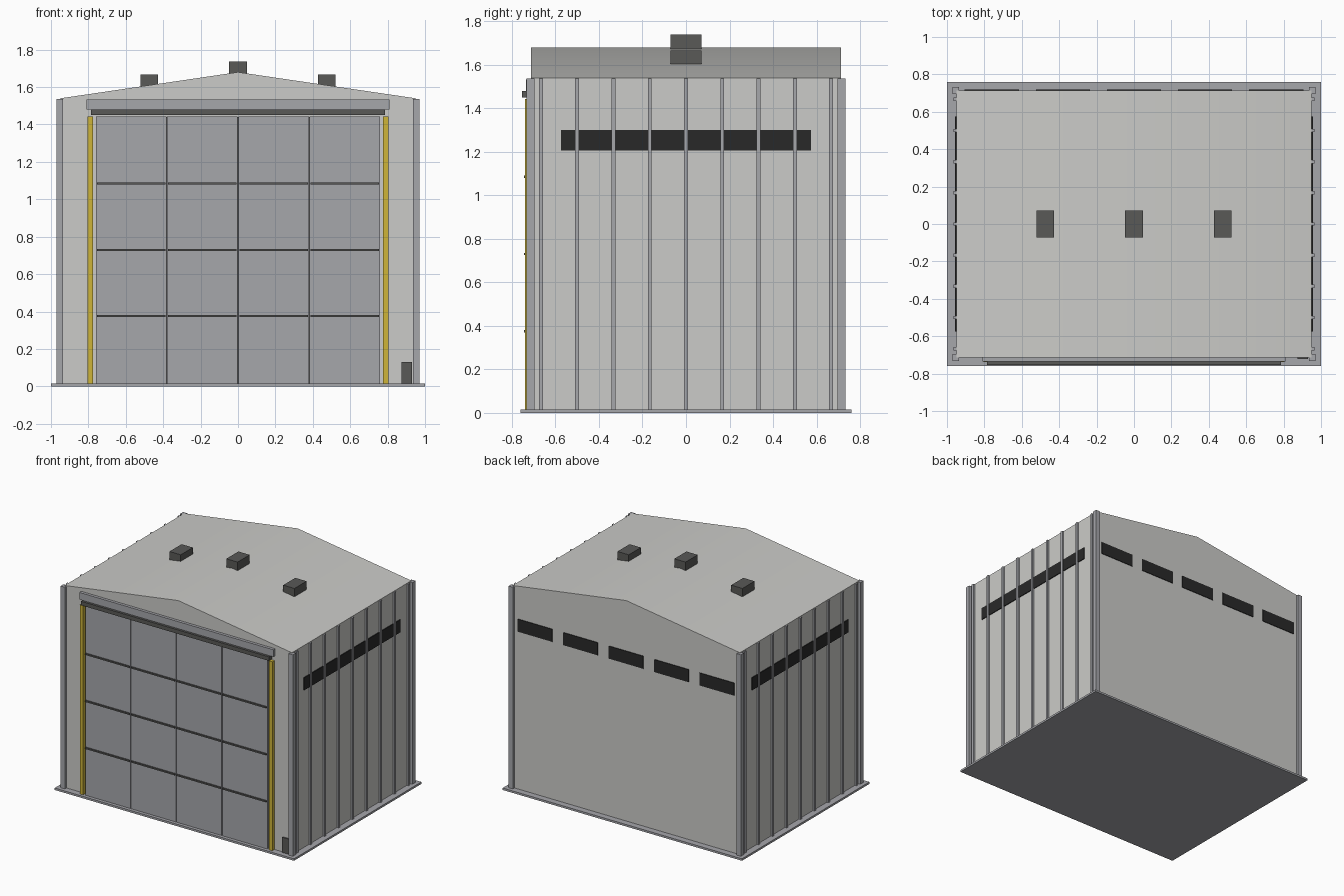
import bpy
import bmesh

cube = bpy.data.objects.get("Cube")
if cube:
    bpy.data.objects.remove(cube, do_unlink=True)


def material(name, rgb):
    m = bpy.data.materials.new(name)
    m.use_nodes = True
    m.diffuse_color = (*rgb, 1)
    m.node_tree.nodes["Principled BSDF"].inputs["Base Color"].default_value = (*rgb, 1)
    return m


WALL = material("pale cladding", (0.60, 0.60, 0.58))
STEEL = material("grey steel", (0.38, 0.385, 0.41))
DARK = material("dark metal", (0.10, 0.10, 0.095))
GLASS = material("black glazing", (0.022, 0.022, 0.022))
YELLOW = material("safety yellow", (0.62, 0.46, 0.04))


def add_mesh(name, bm, mat):
    bmesh.ops.recalc_face_normals(bm, faces=bm.faces)
    me = bpy.data.meshes.new(name)
    bm.to_mesh(me)
    bm.free()
    me.materials.append(mat)
    ob = bpy.data.objects.new(name, me)
    bpy.context.collection.objects.link(ob)
    return ob


def box(name, x, y, z, mat):
    """Box from (min, max) ranges on each axis."""
    bm = bmesh.new()
    bmesh.ops.create_cube(bm, size=1)
    for v in bm.verts:
        v.co = [r[0] if c < 0 else r[1] for c, r in zip(v.co, (x, y, z))]
    return add_mesh(name, bm, mat)


def span(centre, width):
    return (centre - width / 2, centre + width / 2)


FLOOR, EAVE, RIDGE = 0.015, 1.54, 1.68
HALF_X, HALF_Y = 0.95, 0.713

# Floor slab
box("floor_slab", (-1, 1), (-0.76, 0.76), (0, FLOOR), STEEL)

# Gabled shell, extruded along the depth
bm = bmesh.new()
profile = [(-HALF_X, FLOOR), (HALF_X, FLOOR), (HALF_X, EAVE), (0, RIDGE), (-HALF_X, EAVE)]
gable = bm.faces.new([bm.verts.new((x, -HALF_Y, z)) for x, z in profile])
ext = bmesh.ops.extrude_face_region(bm, geom=[gable])
moved = [g for g in ext["geom"] if isinstance(g, bmesh.types.BMVert)]
bmesh.ops.translate(bm, verts=moved, vec=(0, 2 * HALF_Y, 0))
if gable.is_valid and len([f for f in bm.faces if len(f.verts) == 5]) < 2:
    bm.faces.new(gable.verts)
shell = add_mesh("building_shell", bm, WALL)
bpy.context.view_layer.objects.active = shell
shell.select_set(True)
bpy.ops.object.shade_smooth_by_angle()
shell.select_set(False)

# Corner posts, wall ribs and side window strips
for side, s in (("right", -1), ("left", 1)):
    for end, e in (("front", -1), ("back", 1)):
        box(f"{end}_{side}_corner_post", span(s * 0.953, 0.036), span(e * 0.714, 0.036),
            (FLOOR, 1.537), STEEL)
    for i in range(9):
        box(f"{side}_wall_rib_{i + 1}", span(s * 0.955, 0.018), span((i - 4) / 6, 0.018),
            (FLOOR, 1.537), STEEL)
    box(f"{side}_window_strip", span(s * 0.952, 0.008), (-0.575, 0.575), (1.205, 1.30), GLASS)

# Back windows
for i in range(5):
    box(f"back_window_{i + 1}", span((i - 2) * 0.38, 0.29), span(0.714, 0.008),
        (1.205, 1.30), GLASS)

# Door leaves with horizontal seams over a dark backing
box("door_backing", (-0.76, 0.76), (-0.722, -0.70), (FLOOR, 1.44), DARK)
for i in range(4):
    cx = (i - 1.5) * 0.381
    box(f"door_leaf_{i + 1}", span(cx, 0.376), (-0.735, -0.71), (FLOOR, 1.442), STEEL)
    for j in range(3):
        box(f"door_seam_{i + 1}_{j + 1}", span(cx, 0.367), (-0.745, -0.73),
            span(0.375 + j * 0.355, 0.011), DARK)

# Yellow door jambs
for side, s in (("right", -1), ("left", 1)):
    box(f"{side}_door_jamb", span(s * 0.79, 0.028), (-0.739, -0.70), (FLOOR, 1.442), YELLOW)

# Header and sliding rail
box("door_header", (-0.81, 0.81), (-0.735, -0.70), (1.48, 1.533), STEEL)
box("door_rail", (-0.785, 0.785), (-0.753, -0.70), (1.45, 1.48), DARK)

# Utility box beside the door
box("utility_box", (0.875, 0.93), (-0.722, -0.70), (FLOOR, 0.13), DARK)

# Roof vents
for name, cx, z in (("right", -0.475, 1.61), ("centre", 0, 1.682), ("left", 0.475, 1.61)):
    box(f"{name}_roof_vent", span(cx, 0.094), (-0.072, 0.072), (z - 0.01, z + 0.056), DARK)
